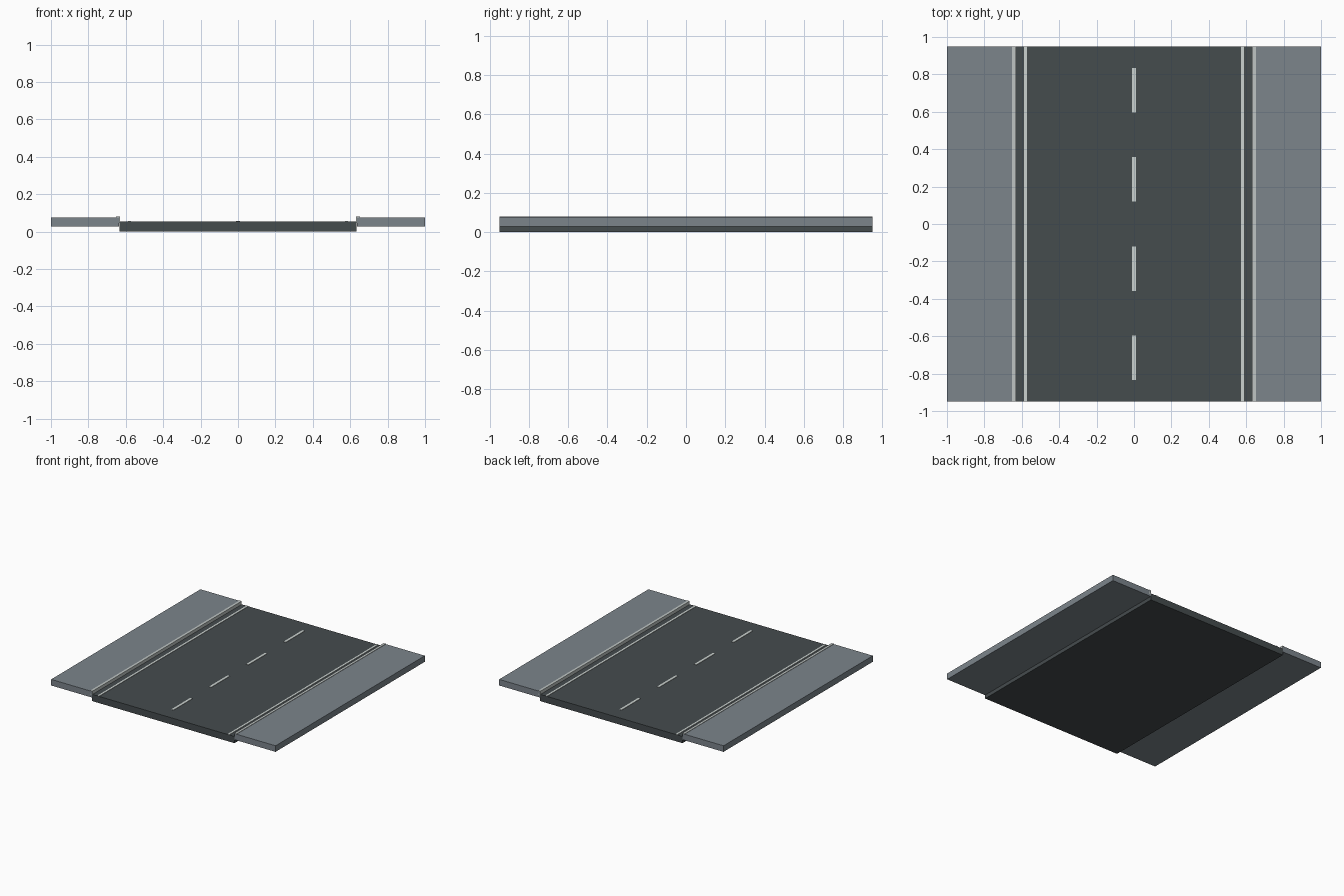
import bpy, bmesh
from mathutils import Matrix

if "Cube" in bpy.data.objects:
    bpy.data.objects.remove(bpy.data.objects["Cube"])

HALF_Y = 0.95


def material(name, rgb):
    m = bpy.data.materials.new(name)
    m.diffuse_color = (*rgb, 1)
    m.use_nodes = True
    m.node_tree.nodes["Principled BSDF"].inputs["Base Color"].default_value = m.diffuse_color
    return m


asphalt = material("asphalt", (0.060, 0.072, 0.076))
paving = material("paving_grey", (0.200, 0.232, 0.260))
kerb_grey = material("kerb_light_grey", (0.52, 0.56, 0.55))
paint = material("line_paint", (0.60, 0.65, 0.63))


def box(name, mat, x, y, z):
    """Box from (min, max) ranges on each axis."""
    size = [r[1] - r[0] for r in (x, y, z)]
    mid = [(r[0] + r[1]) / 2 for r in (x, y, z)]
    bm = bmesh.new()
    bmesh.ops.create_cube(bm, size=1, matrix=Matrix.Translation(mid) @ Matrix.Diagonal((*size, 1)))
    me = bpy.data.meshes.new(name)
    bm.to_mesh(me)
    bm.free()
    me.materials.append(mat)
    ob = bpy.data.objects.new(name, me)
    bpy.context.collection.objects.link(ob)
    return ob


full = (-HALF_Y, HALF_Y)

# Road slab
box("road", asphalt, (-0.634, 0.634), full, (0, 0.054))

# Sidewalk, kerb and edge line on each side
for side, s in (("left", -1), ("right", 1)):
    def span(a, b):
        return tuple(sorted((s * a, s * b)))
    box(side + "_sidewalk", paving, span(0.636, 1.0), full, (0.028, 0.077))
    box(side + "_kerb", kerb_grey, span(0.632, 0.652), full, (0.046, 0.080))
    box(side + "_edge_line", paint, span(0.572, 0.588), full, (0.052, 0.057))

# Dashed centre line
for i in range(4):
    y = (i - 1.5) * 0.476
    box(f"centre_dash_{i + 1}", paint, (-0.01, 0.01), (y - 0.119, y + 0.119), (0.052, 0.057))
